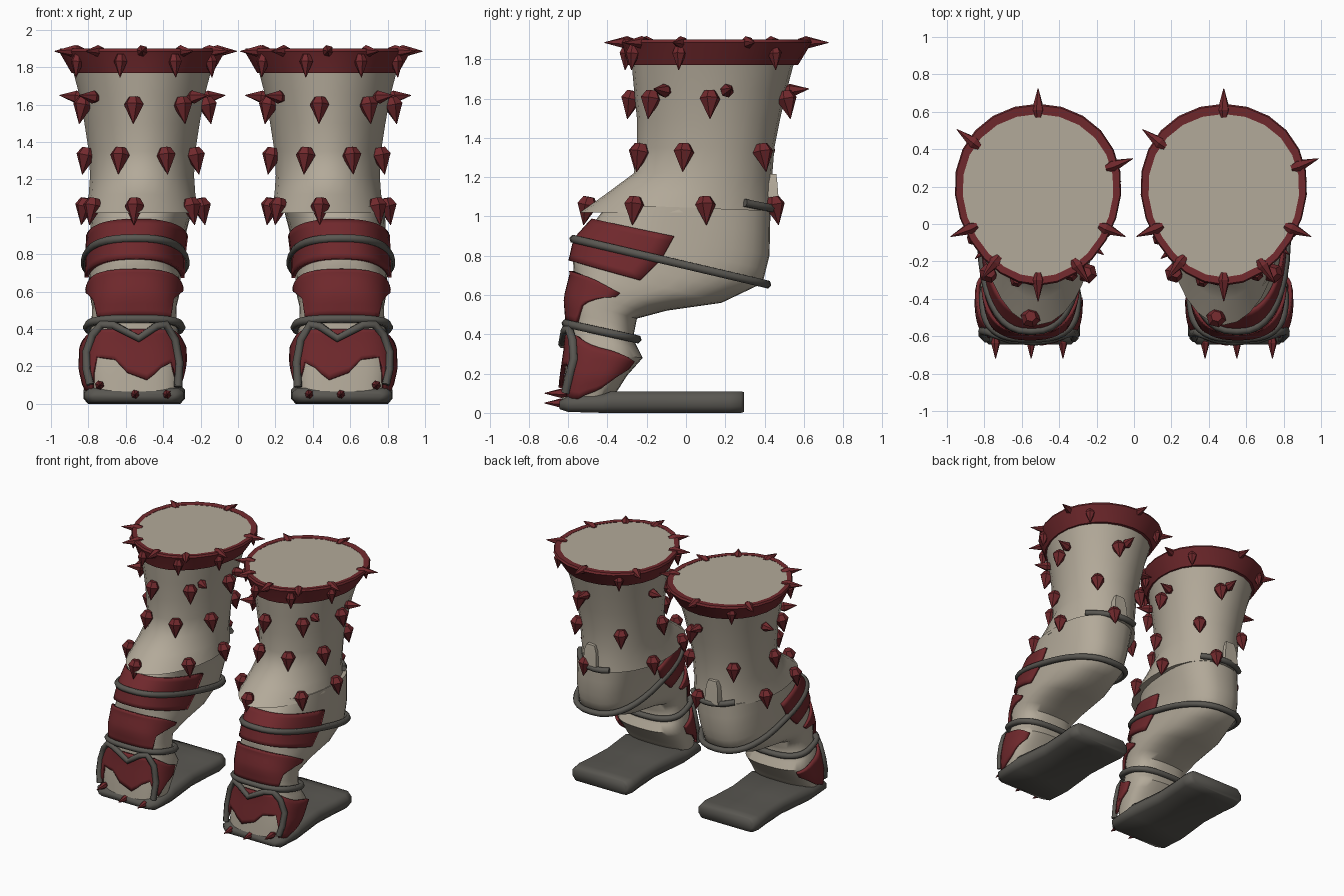
import bpy, bmesh, math
from mathutils import Vector

if "Cube" in bpy.data.objects:
    bpy.data.objects.remove(bpy.data.objects["Cube"])


def material(name, rgb):
    m = bpy.data.materials.new(name)
    m.diffuse_color = (*rgb, 1)
    m.use_nodes = True
    m.node_tree.nodes["Principled BSDF"].inputs["Base Color"].default_value = m.diffuse_color
    return m


BONE = material("bone", (0.45, 0.40, 0.32))
RED = material("dark_red", (0.165, 0.022, 0.026))
GREY = material("strap_grey", (0.10, 0.095, 0.083))
SEG = 24


def finish(bm, name, mat, angle=40):
    bmesh.ops.recalc_face_normals(bm, faces=bm.faces)
    me = bpy.data.meshes.new(name)
    bm.to_mesh(me)
    bm.free()
    ob = bpy.data.objects.new(name, me)
    bpy.context.collection.objects.link(ob)
    me.materials.append(mat)
    bpy.ops.object.select_all(action='DESELECT')
    ob.select_set(True)
    bpy.context.view_layer.objects.active = ob
    bpy.ops.object.shade_smooth_by_angle(angle=math.radians(angle))
    return ob


def add_loft(bm, rings, closed=True, caps=True):
    vs = [[bm.verts.new(p) for p in r] for r in rings]
    n = len(vs[0])
    for a, b in zip(vs, vs[1:]):
        for i in range(n if closed else n - 1):
            j = (i + 1) % n
            bm.faces.new((a[i], a[j], b[j], b[i]))
    if caps:
        bm.faces.new(vs[0])
        bm.faces.new(vs[-1])


def loft(name, rings, mat, closed=True, caps=True, angle=40):
    bm = bmesh.new()
    add_loft(bm, rings, closed, caps)
    return finish(bm, name, mat, angle)


def lerp_rows(rows, t):
    i = max(0, min(int(t), len(rows) - 2))
    f = t - i
    return [a + (b - a) * f for a, b in zip(rows[i], rows[i + 1])]


def power(v, e):
    return math.copysign(abs(v) ** e, v)


# Upper shell rows: z, front y, back y, half width
SHELL = [(1.02, -.54, .45, .305), (1.12, -.40, .44, .285), (1.22, -.265, .44, .278),
         (1.35, -.25, .45, .285), (1.5, -.25, .48, .308), (1.65, -.265, .515, .335),
         (1.82, -.28, .56, .38)]
# Lower leg rows: front y, front z, back y, back z, half width, centre x
LEG = [(-.40, 1.06, .43, 1.03, .27, .515), (-.46, .98, .425, .80, .25, .54),
       (-.55, .88, .39, .66, .245, .55), (-.575, .77, .18, .56, .245, .553),
       (-.57, .70, -.10, .52, .24, .553), (-.60, .58, -.25, .48, .225, .555),
       (-.59, .45, -.27, .38, .228, .555), (-.60, .32, -.22, .28, .262, .562),
       (-.62, .18, -.30, .19, .265, .562), (-.635, .05, -.37, .08, .245, .555)]


def egg(cx, z, yf, yb, hw, deg):
    a = math.radians(deg)
    s = math.sin(a)
    return Vector((cx + hw * math.cos(a) * (1 + .1 * s), (yf + yb) / 2 + (yb - yf) / 2 * s, z))


def egg_ring(cx, row):
    return [egg(cx, *row, 360 * i / SEG) for i in range(SEG)]


def shell_point(cx, z, deg):
    k = max(i for i in range(len(SHELL) - 1) if SHELL[i][0] <= z)
    t = k + (z - SHELL[k][0]) / (SHELL[k + 1][0] - SHELL[k][0])
    return egg(cx, *lerp_rows(SHELL, t), deg)


def leg_point(side, t, deg, pad=0):
    yf, zf, yb, zb, hw, cx = lerp_rows(LEG, t)
    a = math.radians(deg)
    # the section gets boxier toward the foot, mostly on its front half
    e = .8 - .08 * min(2, max(0, t - 5)) * (1 if math.sin(a) < 0 else .4)
    c, s = power(math.cos(a), e), power(math.sin(a), e)
    h = Vector((0, (yb - yf) / 2, (zb - zf) / 2))
    h += h.normalized() * pad
    p = Vector((0, (yf + yb) / 2, (zf + zb) / 2)) + h * s
    p.x = side * (cx + (hw + pad) * c * (1 + .06 * s))
    return p


def add_spike(bm, base, axis, length, r):
    # six-sided thorn with a blunt root
    axis = axis.normalized()
    u = axis.orthogonal().normalized()
    v = axis.cross(u)
    rings = []
    for d, rr in ((-.04, r * .55), (0, r), (length, .002)):
        rings.append([base + axis * d + (u * math.cos(k * math.pi / 3)
                      + v * math.sin(k * math.pi / 3)) * rr for k in range(6)])
    add_loft(bm, rings)


def tube(name, pts, r, cyclic):
    cu = bpy.data.curves.new(name, 'CURVE')
    cu.dimensions = '3D'
    cu.bevel_depth = r
    cu.bevel_resolution = 1
    cu.use_fill_caps = True
    sp = cu.splines.new('POLY')
    sp.points.add(len(pts) - 1)
    for q, p in zip(sp.points, pts):
        q.co = (*p, 1)
    sp.use_cyclic_u = cyclic
    ob = bpy.data.objects.new(name, cu)
    bpy.context.collection.objects.link(ob)
    cu.materials.append(GREY)


def patch(name, side, keys, pad=.014):
    # armour plate hugging the leg; keys are (angle, upper t, lower t)
    cols = []
    for a, b in zip(keys, keys[1:]):
        n = max(1, round((b[0] - a[0]) / 8))
        cols += [[x + (y - x) * i / n for x, y in zip(a, b)] for i in range(n)]
    cols.append(keys[-1])
    rings = [[leg_point(side, t0 + (t1 - t0) * i / 8, d, pad) for i in range(9)]
             for d, t0, t1 in cols]
    ob = loft(name, rings, RED, closed=False, caps=False)
    m = ob.modifiers.new("thickness", 'SOLIDIFY')
    m.thickness = .02
    m.offset = 0


def build_boot(label, side, cx):
    # upper shell, rim and mouth
    loft(label + "_upper_shell", [egg_ring(cx, r) for r in SHELL], BONE, angle=60)
    rim = [(1.77, -.25, .50, .34), (1.77, -.295, .57, .378), (1.86, -.32, .625, .43),
           (1.885, -.33, .643, .444), (1.90, -.322, .635, .438), (1.897, -.285, .588, .402)]
    loft(label + "_rim", [egg_ring(cx, r) for r in rim], RED, caps=False, angle=30)
    loft(label + "_mouth", [egg_ring(cx, (z, -.287, .59, .404)) for z in (1.87, 1.894)], BONE)

    # lower leg
    ts = [i / 2 for i in range(19)]
    loft(label + "_lower_leg", [[leg_point(side, t, 360 * i / 36) for i in range(36)]
                                for t in ts], BONE, angle=60)

    # red plates on knee, shin and foot
    patch(label + "_knee_plate", side, [(-178, 1.0, 3), (-3, 1.0, 3)])
    patch(label + "_shin_plate", side, [(-178, 4, 4.2), (-150, 3.8, 5.0), (-140, 3.75, 5.9),
          (-40, 3.75, 5.9), (-28, 3.8, 5.1), (0, 4, 4.25)])
    patch(label + "_foot_plate", side, [(-182, 7.0, 7.6), (-160, 6.6, 8.6), (-143, 6.4, 8.3),
          (-132, 6.4, 7.7), (-115, 6.4, 7.9), (-98, 6.4, 8.4), (-88, 6.4, 8.1),
          (-78, 6.4, 7.6), (-52, 6.4, 7.5), (-36, 6.4, 8.8), (-10, 6.7, 8.9),
          (12, 6.9, 8.5), (45, 7.2, 7.6)])

    # straps
    for name, t in (("knee_strap", 2), ("ankle_strap", 6)):
        tube(f"{label}_{name}", [leg_point(side, t, i * 10, .022) for i in range(36)], .023, True)
    frame = [(-145, 8.7), (-145, 7.7), (-138, 6.8), (-125, 6.2), (-110, 6.3), (-92, 6.8),
             (-72, 6.25), (-54, 6.2), (-42, 6.6), (-34, 7.3), (-36, 8.0), (-38, 8.6)]
    tube(label + "_foot_strap", [leg_point(side, t, d, .03) for d, t in frame], .023, False)
    back = []
    for d in range(40, 120, 10) if side > 0 else range(55, 135, 10):
        s = math.sin(math.radians(d))
        p = shell_point(cx, 1.06, d) + Vector((0, .02, 0))
        p.z = 1.13 - .095 * s
        back.append(p)
    tube(label + "_back_strap", back, .022, False)

    # heel tab
    loft(label + "_back_tab", [[(cx + side * .04 + x * w, y, z) for x, y in
         ((-1, .40), (1, .40), (1, yo), (-1, yo))]
         for z, w, yo in ((1.04, .06, .475), (1.17, .05, .465), (1.215, .035, .46))], BONE)

    # sole slab, lofted along its length: y, half width, bottom, top
    rows = [(-.645, .22, .02, .06), (-.60, .265, .005, .085), (-.42, .272, 0, .095),
            (-.38, .27, 0, .11), (-.1, .24, 0, .11), (.1, .25, 0, .11),
            (.22, .262, 0, .11), (.28, .25, 0, .11), (.295, .23, .005, .105)]
    rings = []
    for y, w, b, t in rows:
        e = (t - b) * .3
        rings.append([(side * .555 + x, y, z) for x, z in
                      ((-w + .025, b), (w - .025, b), (w, b + e), (w, t - e), (w - .03, t),
                       (-w + .03, t), (-w, t - e), (-w, b + e))])
    loft(label + "_sole", rings, GREY, angle=65)

    # thorns
    bm = bmesh.new()
    down = Vector((0, 0, -1))

    def outward(d):
        return Vector((math.cos(math.radians(d)), math.sin(math.radians(d)), 0))

    for d in (90, 142, 203, 232, 270, 304, 337, 20):          # rim, pointing out
        add_spike(bm, egg(cx, 1.885, -.32, .63, .43, d) - outward(d) * .02, outward(d), .115, .034)
    for d in (208, 252, 298, 338, 42, 125):                   # rim, hooked down
        add_spike(bm, egg(cx, 1.83, -.31, .59, .395, d) + outward(d) * .015,
                  down + outward(d) * .1, .085, .037)
    rows = ((1.60, (-160, -98, -48, 0, 75)),
            (1.33, (-172, -115, -63, -17, 52, 125)),
            (1.06, (-150, -98, -30, 14, 75, 158)))
    for z, angles in rows:                                    # shell, hooked down
        for d in angles:
            add_spike(bm, shell_point(cx, z, d) + outward(d) * .022,
                      down + outward(d) * .2, .105, .054)
    for d in (-142, -35, 12, 85, 165):                        # shell, pointing out
        add_spike(bm, shell_point(cx, 1.64, d) + outward(d) * .02,
                  outward(d) + Vector((0, 0, .1)), .095, .036)
    for x, z in ((.74, .10), (.55, .05), (.38, .05)):         # toes
        add_spike(bm, Vector((side * x, -.635, z)), Vector((0, -1, 0)), .085, .025)
    finish(bm, label + "_thorns", RED, 20)


build_boot("left_boot", -1, -.513)
build_boot("right_boot", 1, .48)
